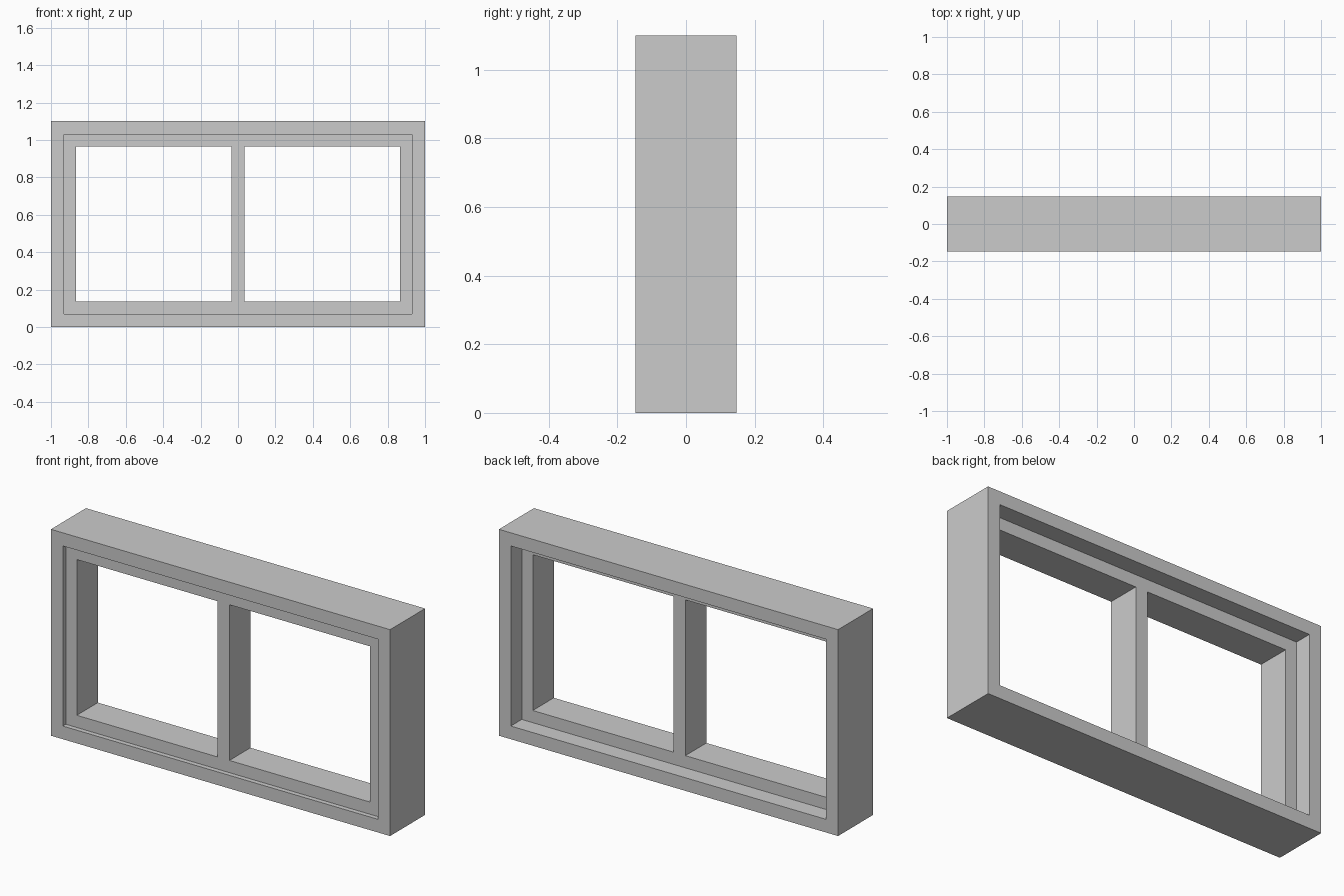
import bpy
import bmesh

cube = bpy.data.objects.get("Cube")
if cube:
    bpy.data.objects.remove(cube, do_unlink=True)

# Single flat grey
grey = bpy.data.materials.new("light grey")
grey.use_nodes = True
colour = (0.6, 0.6, 0.6, 1)
grey.diffuse_color = colour
grey.node_tree.nodes["Principled BSDF"].inputs["Base Color"].default_value = colour

WIDTH, HEIGHT, DEPTH = 2.0, 1.1, 0.295
FRAME = 0.07                      # outer frame thickness
SASH = 0.135                      # outer edge to glass opening
MULLION = 0.035                   # half width of the centre bar
SASH_FRONT, SASH_BACK = -0.122, 0.055


def panel(name, xs, zs, holes, y0, y1):
    """Extruded grid of cells in the x-z plane, leaving out the hole cells."""
    bm = bmesh.new()
    grid = [[bm.verts.new((x, y0, z)) for z in zs] for x in xs]
    for i in range(len(xs) - 1):
        for j in range(len(zs) - 1):
            if (i, j) not in holes:
                bm.faces.new((grid[i][j], grid[i + 1][j],
                              grid[i + 1][j + 1], grid[i][j + 1]))
    extruded = bmesh.ops.extrude_face_region(
        bm, geom=bm.faces[:], use_keep_orig=True)["geom"]
    moved = [g for g in extruded if isinstance(g, bmesh.types.BMVert)]
    bmesh.ops.translate(bm, verts=moved, vec=(0, y1 - y0, 0))
    bmesh.ops.recalc_face_normals(bm, faces=bm.faces[:])
    mesh = bpy.data.meshes.new(name)
    bm.to_mesh(mesh)
    bm.free()
    mesh.materials.append(grey)
    obj = bpy.data.objects.new(name, mesh)
    bpy.context.collection.objects.link(obj)
    return obj


# Deep outer frame with one large opening
w = WIDTH / 2
panel("outer_frame", (-w, FRAME - w, w - FRAME, w),
      (0, FRAME, HEIGHT - FRAME, HEIGHT), {(1, 1)}, -DEPTH / 2, DEPTH / 2)

# Recessed sash with a centre bar between two openings
panel("sash", (FRAME - w, SASH - w, -MULLION, MULLION, w - SASH, w - FRAME),
      (FRAME, SASH, HEIGHT - SASH, HEIGHT - FRAME), {(1, 1), (3, 1)},
      SASH_FRONT, SASH_BACK)
